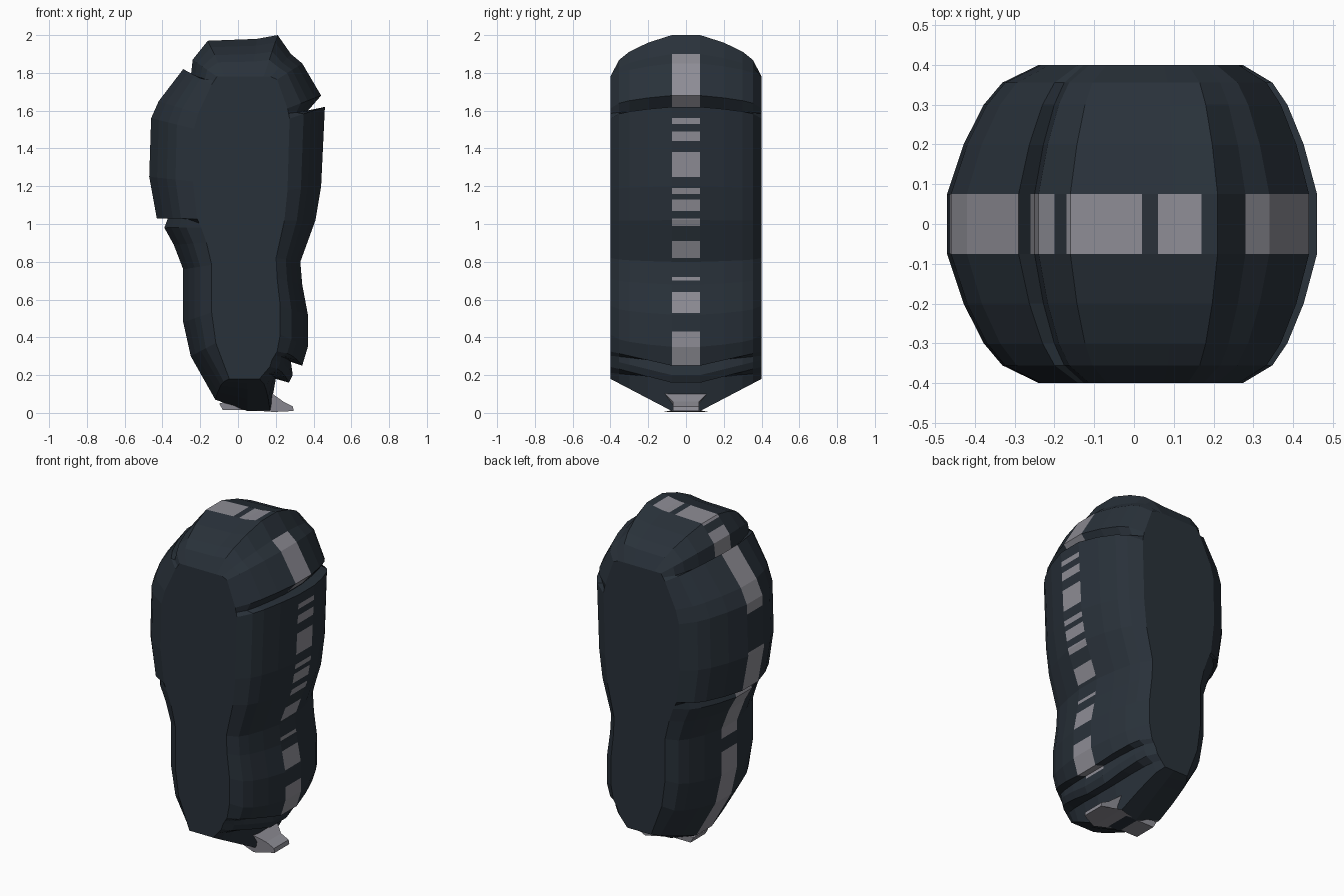
import bpy, bmesh
from mathutils import Vector

cube = bpy.data.objects.get("Cube")
if cube:
    bpy.data.objects.remove(cube, do_unlink=True)


def material(name, rgb):
    mat = bpy.data.materials.new(name)
    mat.use_nodes = True
    colour = (*rgb, 1)
    mat.diffuse_color = colour
    mat.node_tree.nodes["Principled BSDF"].inputs["Base Color"].default_value = colour
    return mat


slate = material("dark slate", (.022, .031, .042))
grey = material("seam grey", (.27, .265, .3))


def finish(name, bm, mats):
    bmesh.ops.recalc_face_normals(bm, faces=bm.faces[:])
    mesh = bpy.data.meshes.new(name)
    bm.to_mesh(mesh)
    bm.free()
    for mat in mats:
        mesh.materials.append(mat)
    obj = bpy.data.objects.new(name, mesh)
    bpy.context.collection.objects.link(obj)


def loft(bm, rings):
    """Join matching closed rings of points and cap both ends."""
    rings = [[bm.verts.new(point) for point in ring] for ring in rings]
    for lower, upper in zip(rings, rings[1:]):
        for i in range(len(lower)):
            bm.faces.new((lower[i - 1], lower[i], upper[i], upper[i - 1]))
    bm.faces.new(rings[0])
    bm.faces.new(rings[-1])


# Rim outline: top, left edge, base, then right edge, with its jagged notches
rim = [
    (-.16, 1.97), (-.24, 1.87), (-.25, 1.78), (-.29, 1.82), (-.42, 1.65),
    (-.46, 1.56), (-.47, 1.25), (-.43, 1.03), (-.36, 1.06), (-.39, .98),
    (-.34, .89), (-.29, .76), (-.29, .48), (-.25, .3), (-.12, .07),
    (.05, .01), (.17, .01), (.2, .18), (.27, .16), (.29, .2), (.28, .27),
    (.34, .25), (.37, .35), (.37, .52), (.34, .68), (.33, .8), (.41, 1.02),
    (.44, 1.2), (.46, 1.62), (.37, 1.6), (.44, 1.68), (.34, 1.85),
    (.28, 1.9), (.21, 2), (.1, 1.98),
]
notches = {(-.25, 1.78), (-.36, 1.06), (.2, .18), (.28, .27), (.37, 1.6)}


def panel_point(x, z):
    return Vector((.02 + x * .55, 0, min(max(.1 + z * .9, .18), 1.78)))


def body_ring(y, blend):
    """Blend the rim toward the smaller outline of the flat side panel."""
    slope = (abs(y) - .075) / .325
    ring = []
    for i, (x, z) in enumerate(rim):
        panel = panel_point(x, z)
        if (x, z) in notches:  # notches close up before the panel
            panel = (panel_point(*rim[i - 1]) + panel_point(*rim[i + 1])) / 2
        rise = slope if z < .3 else blend  # straighter taper under the base
        ring.append((x + (panel.x - x) * blend, y, z + (panel.z - z) * rise))
    return ring


# Rounded body lofted between the two flat side panels
levels = [(.075, 0), (.2, .18), (.3, .4), (.355, .6), (.4, 1)]
layers = [(-y, blend) for y, blend in reversed(levels)] + levels
bm = bmesh.new()
loft(bm, [body_ring(y, blend) for y, blend in layers])

# Broken grey seam around the rim, cut into bands
right_bands = [(.25, .43), (.53, .64), (.7, .72), (.82, .91), (.99, 1.03),
               (1.07, 1.13), (1.16, 1.19), (1.25, 1.38), (1.44, 1.49),
               (1.53, 1.56), (1.62, 1.92)]
left_bands = [(.05, .62), (.7, 1.27), (1.5, 1.9)]
top_bands = [(-.26, -.2), (-.17, .02), (.06, .17)]
regions = {"right": (right_bands, 2), "left": (left_bands, 2), "top": (top_bands, 0)}


def on_seam(face):
    return all(abs(v.co.y) < .08 for v in face.verts)


def region(face):
    c = face.calc_center_median()
    if c.z > 1.9 or (c.z > 1.76 and -.29 < c.x < -.1):
        return "top"
    return "right" if c.x > 0 else "left"


for name, (bands, axis) in regions.items():
    normal = Vector()
    normal[axis] = 1
    for value in [v for band in bands for v in band]:
        faces = [f for f in bm.faces if on_seam(f) and region(f) == name]
        geom = set(faces)
        for face in faces:
            geom.update(face.edges)
            geom.update(face.verts)
        bmesh.ops.bisect_plane(bm, geom=list(geom), plane_co=normal * value,
                               plane_no=normal, dist=.0001)
for face in bm.faces:
    if on_seam(face):
        bands, axis = regions[region(face)]
        centre = face.calc_center_median()[axis]
        face.material_index = int(any(a <= centre <= b for a, b in bands))
finish("body", bm, [slate, grey])

# Small pointed tab under the base, widest where it leaves the body
tab = [(-.1, .05), (-.08, .015), (.05, .015), (.19, .005), (.295, .01), (.29, .035),
       (.24, .06), (.17, .11)]
bm = bmesh.new()
loft(bm, [[(x, side * (.12 if .1 < x < .2 else .07), z) for x, z in tab]
          for side in (-1, 1)])
finish("base_tab", bm, [grey])
